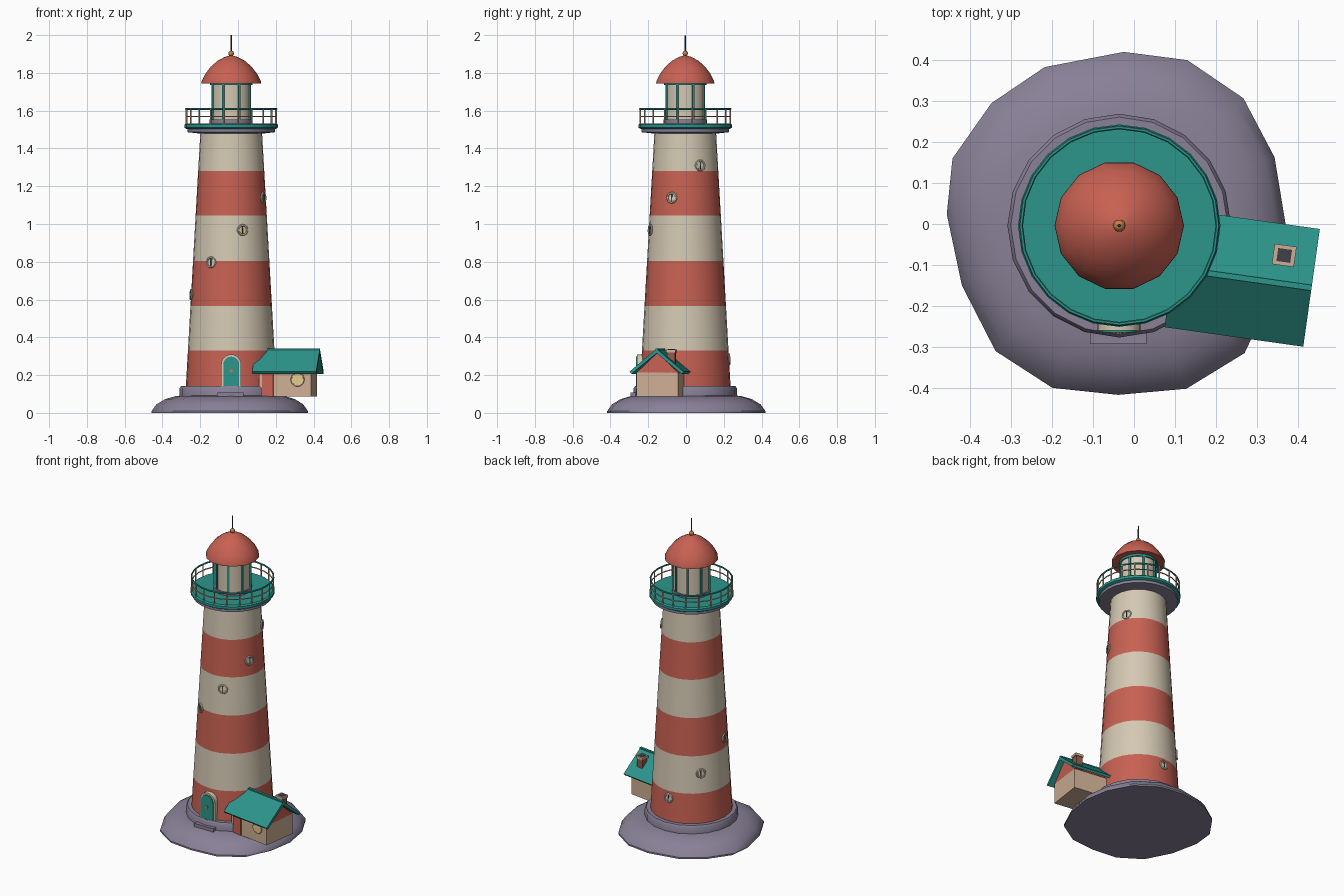
import bpy, math
from math import sin, cos, pi, radians
from mathutils import Matrix, Vector

if "Cube" in bpy.data.objects:
    bpy.data.objects.remove(bpy.data.objects["Cube"])

CX, CY = -0.036, -0.004
AXIS = Matrix.Translation((CX, CY, 0))


def mat(name, r, g, b):
    m = bpy.data.materials.new(name)
    m.diffuse_color = (r, g, b, 1)
    m.use_nodes = True
    m.node_tree.nodes["Principled BSDF"].inputs["Base Color"].default_value = m.diffuse_color
    return m


STONE = mat("stone", 0.25, 0.22, 0.31)
RED = mat("red", 0.58, 0.12, 0.085)
CREAM = mat("cream", 0.66, 0.58, 0.45)
TEAL = mat("teal", 0.025, 0.30, 0.26)
TAN = mat("tan", 0.62, 0.43, 0.30)
ORANGE = mat("orange", 0.55, 0.21, 0.07)
YELLOW = mat("warm_glass", 0.80, 0.60, 0.28)
DARK = mat("dark", 0.05, 0.05, 0.07)
BRICK = mat("brick", 0.30, 0.10, 0.08)


def mesh(name, verts, faces, mats, M=Matrix(), idx=None):
    me = bpy.data.meshes.new(name)
    me.from_pydata([M @ Vector(v) for v in verts], [], faces)
    for m in mats:
        me.materials.append(m)
    if idx:
        me.polygons.foreach_set("material_index", idx)
    ob = bpy.data.objects.new(name, me)
    bpy.context.collection.objects.link(ob)
    return ob


def rings(name, loops, mats, M=Matrix(), band=None, wrap=False):
    """Skin a stack of equal loops, capped or wrapped."""
    n, k = len(loops[0]), len(loops)
    faces, idx = [], []
    for i in range(k if wrap else k - 1):
        a, b = i * n, (i + 1) % k * n
        for j in range(n):
            q = (j + 1) % n
            faces.append((a + j, a + q, b + q, b + j))
            idx.append(band[i] if band else 0)
    if not wrap:
        faces += [tuple(range(n))[::-1], tuple(range((k - 1) * n, k * n))]
        idx += [idx[0], idx[-1]]
    return mesh(name, [v for l in loops for v in l], faces, mats, M, idx)


def lathe(name, prof, n, mats, M=AXIS, phase=0, **kw):
    loops = [[(r * cos(phase + 2 * pi * j / n), r * sin(phase + 2 * pi * j / n), z)
              for j in range(n)] for r, z in prof]
    return rings(name, loops, mats, M, **kw)


def torus(name, R, r, z, n, m, M=AXIS):
    prof = [(R + r * cos(-a * pi / 3), z - r * sin(-a * pi / 3)) for a in range(0, -6, -1)]
    return lathe(name, prof[::-1], n, [m], M, wrap=True)


def box(name, c, s, m, M=Matrix()):
    x, y, z = (d / 2 for d in s)
    loops = [[(c[0] + i * x, c[1] + j * y, c[2] + k * z)
              for i, j in ((-1, -1), (1, -1), (1, 1), (-1, 1))] for k in (-1, 1)]
    return rings(name, loops, [m], M)


def extrude_y(name, pts, y0, y1, m, M=Matrix()):
    """Prism of an (x, z) outline running along y."""
    return rings(name, [[(x, y, z) for x, z in pts] for y in (y1, y0)], [m], M)


def arch(name, w, z0, z1, y0, y1, m):
    r = w / 2
    pts = [(r, z0)] + [(r * cos(pi * i / 10), z1 - r + r * sin(pi * i / 10)) for i in range(11)] + [(-r, z0)]
    return extrude_y(name, pts, y0, y1, m, AXIS)


# Rocky base with irregular outline
outline = [(-.025, .42), (-.218, .383), (-.348, .295), (-.443, .16), (-.457, .024), (-.42, -.15),
           (-.338, -.31), (-.199, -.40), (-.038, -.417), (.128, -.402), (.27, -.315), (.345, -.155),
           (.37, 0), (.343, .163), (.267, .307), (.13, .40)]
steps = [(1, 0), (1, .01), (.94, .045), (.83, .073), (.69, .09), (.4, .096)]
rings("rock", [[(CX + (x - CX) * s, y * s, z) for x, y in outline] for s, z in steps], [STONE])
lathe("plinth", [(.273, .08), (.273, .13), (.265, .142), (.2, .142)], 20, [STONE])

# Tapered tower with colour bands
def tower_r(z):
    return .24 - (z - .14) * .077 / 1.35

levels = [.14, .33, .565, .805, 1.045, 1.28, 1.49]
lathe("tower", [(tower_r(z), z) for z in levels], 28, [RED, CREAM], band=[0, 1, 0, 1, 0, 1])

# Portholes spiralling up the tower
for i in range(7):
    z = .285 + .1708 * i
    az = radians(90 + 49.5 * i - 0)
    M = (AXIS @ Matrix.Rotation(az, 4, 'Z') @ Matrix.Translation((tower_r(z), 0, z))
         @ Matrix.Rotation(radians(87), 4, 'Y'))
    torus(f"porthole_frame_{i}", .025, .006, .002, 14, CREAM, M)
    lathe(f"porthole_glass_{i}", [(.024, -.012), (.024, .003)], 14, [YELLOW if i == 4 else CREAM], M)
    box(f"porthole_bar_{i}", (0, 0, .004), (.048, .005, .005), DARK, M)

# Entrance door and step
arch("door_frame", .106, .14, .31, -.256, -.2, CREAM)
arch("door", .084, .14, .298, -.261, -.21, TEAL)
Mw = AXIS @ Matrix.Translation((0, -.261, .222)) @ Matrix.Rotation(pi / 2, 4, 'X')
lathe("door_handle", [(.009, -.004), (.009, .004)], 8, [ORANGE], Mw)
box("door_step", (-.039, -.26, .098), (.138, .066, .022), STONE)

# Gallery deck
lathe("deck_underside", [(.16, 1.478), (.232, 1.486), (.232, 1.505)], 24, [STONE])
lathe("deck", [(.236, 1.503), (.247, 1.51), (.247, 1.526), (.238, 1.533), (.1, 1.533)], 24, [TEAL])

# Railing
torus("top_rail", .24, .005, 1.609, 24, TEAL)
torus("middle_rail", .24, .0035, 1.57, 24, TAN)
for i in range(20):
    a = 2 * pi * (i + .5) / 20
    M = AXIS @ Matrix.Translation((.24 * cos(a), .24 * sin(a), 0))
    lathe(f"rail_post_{i}", [(.0045, 1.525), (.0045, 1.609)], 6, [TAN], M)

# Lantern room
lathe("lantern_base", [(.114, 1.53), (.114, 1.552)], 16, [STONE])
lathe("lantern_glass", [(.105, 1.55), (.105, 1.75)], 16, [CREAM])
lathe("lantern_top_ring", [(.113, 1.735), (.113, 1.755)], 16, [TEAL])
for i in range(8):
    M = AXIS @ Matrix.Rotation(2 * pi * (i + .5) / 8, 4, 'Z')
    box(f"mullion_{i}", (.106, 0, 1.643), (.012, .011, .19), TEAL, M)

# Domed roof and finial
lathe("lantern_roof", [(.10, 1.75), (.158, 1.744), (.157, 1.755), (.137, 1.795), (.108, 1.833),
                       (.072, 1.864), (.035, 1.884), (.008, 1.892)], 14, [RED])
ball = [(.0145 * sin(pi * t / 6) + .0005, 1.903 - .0145 * cos(pi * t / 6)) for t in range(7)]
lathe("finial_ball", ball, 10, [ORANGE])
lathe("finial_spike", [(.0045, 1.91), (.003, 2.0)], 6, [DARK])

# Cottage, in its own rotated frame (ridge along local x)
C = Matrix.Translation((.264, -.132, 0)) @ Matrix.Rotation(radians(-8), 4, 'Z')
S = C @ Matrix.Rotation(pi / 2, 4, 'Z')   # prism direction along the ridge
box("cottage_walls", (0, 0, .15), (.28, .222, .128), TAN, C)
extrude_y("cottage_gable", [(.112, .212), (0, .318), (-.112, .212)], -.14, .14, RED, S)
for side, label in ((1, "back"), (-1, "front")):
    slab = [(0, .34), (0, .316), (side * .134, .206), (side * .145, .218)]
    extrude_y(f"cottage_roof_{label}", slab[::side], -.171, .171, TEAL, S)
box("cottage_ridge", (0, 0, .337), (.342, .014, .01), TEAL, C)
box("cottage_door", (-.092, -.112, .147), (.06, .012, .118), RED, C)
W = C @ Matrix.Translation((.068, -.112, .177)) @ Matrix.Rotation(pi / 2, 4, 'X')
lathe("cottage_window", [(.033, -.006), (.033, .005)], 10, [YELLOW], W)
torus("cottage_window_frame", .034, .004, .002, 10, TAN, W)

# Chimney
K = C @ Matrix.Translation((.094, .069, 0))
box("chimney", (0, 0, .275), (.042, .042, .1), BRICK, K)
box("chimney_cap", (0, 0, .327), (.054, .05, .016), TAN, K)
box("chimney_flue", (0, 0, .333), (.034, .032, .008), DARK, K)

# Consistent normals and smooth shading with sharp edges
bpy.ops.object.select_all(action='SELECT')
bpy.context.view_layer.objects.active = bpy.data.objects["tower"]
bpy.ops.object.mode_set(mode='EDIT')
bpy.ops.mesh.select_all(action='SELECT')
bpy.ops.mesh.normals_make_consistent(inside=False)
bpy.ops.object.mode_set(mode='OBJECT')
bpy.ops.object.shade_smooth_by_angle(angle=radians(35))
